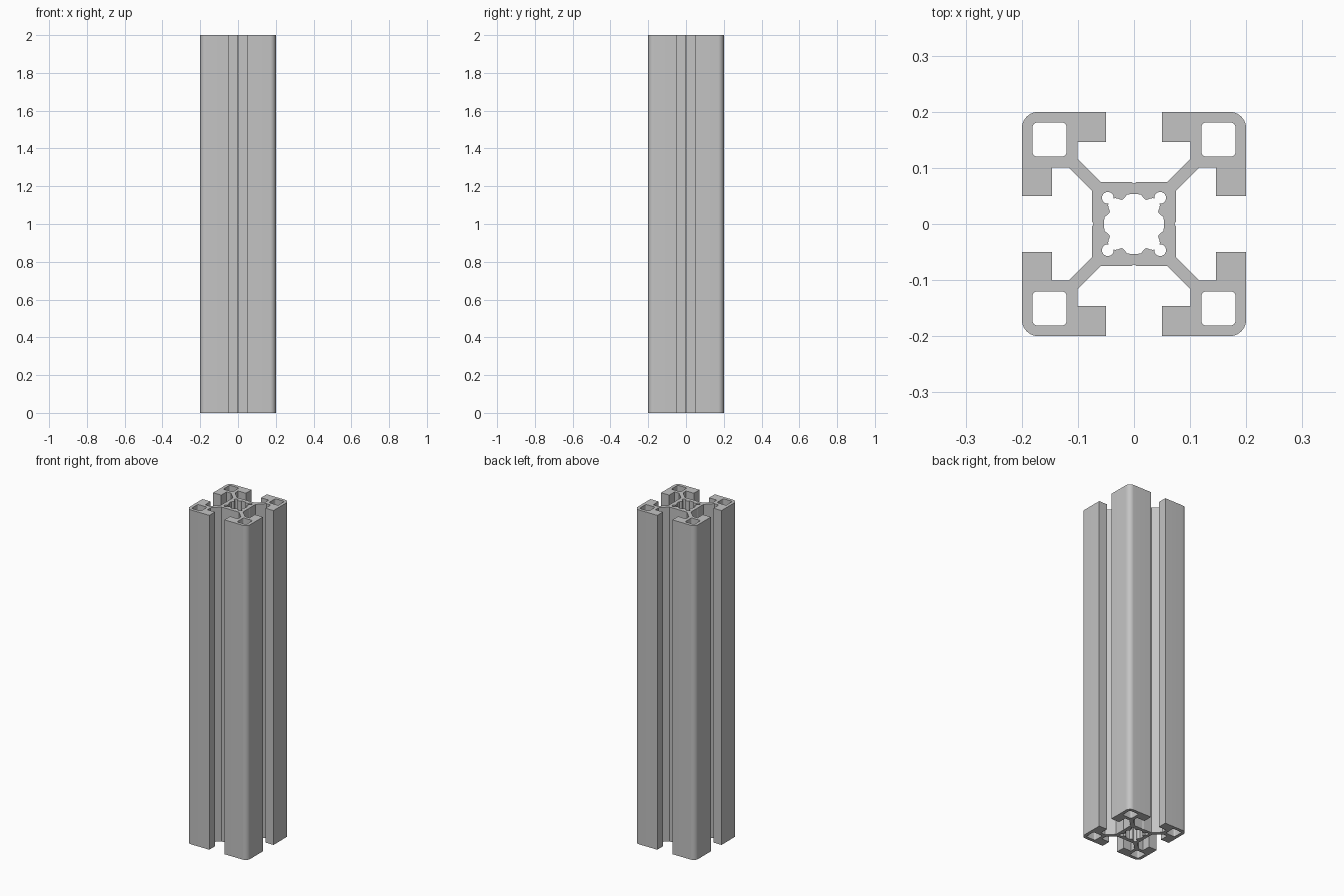
import bpy
import bmesh
from math import cos, sin, radians
from mathutils import Vector

LENGTH = 2.0

cube = bpy.data.objects.get("Cube")
if cube:
    bpy.data.objects.remove(cube, do_unlink=True)


def arc(cx, cy, r, start, end, steps):
    """Points on a circular arc, angles in degrees."""
    angles = [radians(start + (end - start) * i / steps) for i in range(steps + 1)]
    return [(cx + r * cos(a), cy + r * sin(a)) for a in angles]


def four_fold(half):
    """Mirror an eighth of a loop over the diagonal, then repeat it in four quadrants."""
    quarter = half + [(y, x) for x, y in reversed(half)]
    loop = []
    for _ in range(4):
        loop += quarter
        quarter = [(-y, x) for x, y in quarter]
    return [Vector((*p, 0)) for i, p in enumerate(loop)
            if (Vector(p) - Vector(loop[i - 1])).length > 1e-5]


def pocket(cx, cy, half, r):
    """Rounded square hole."""
    loop = []
    for start, sx, sy in ((0, 1, 1), (90, -1, 1), (180, -1, -1), (270, 1, -1)):
        loop += arc(cx + sx * (half - r), cy + sy * (half - r), r, start, start + 90, 5)
    return [Vector((*p, 0)) for p in loop]


# Outer outline: groove, core face, diagonal web, slot lip, rounded corner
outline = four_fold(
    [(0.072, 0), (0.0745, 0.004), (0.0745, 0.0585), (0.117, 0.101),
     (0.146, 0.101), (0.146, 0.05), (0.2, 0.05)]
    + arc(0.17, 0.17, 0.03, 0, 45, 5))

# Centre bore with rounded humps and a small round lobe in each corner
bore = four_fold(
    arc(0, 0, 0.0537, 0, 14, 4)
    + [(0.0485, 0.0155), (0.0448, 0.0185), (0.0432, 0.0215),
       (0.0433, 0.0245), (0.045, 0.028), (0.046, 0.0325)]
    + arc(0.0467, 0.0467, 0.0105, -95, 45, 9))

# Hollow corner pockets
loops = [outline, bore] + [pocket(sx * 0.1505, sy * 0.1505, 0.0305, 0.009)
                           for sx in (-1, 1) for sy in (-1, 1)]

# Fill the cross-section and extrude it upward
bm = bmesh.new()
edges = []
for loop in loops:
    verts = [bm.verts.new(p) for p in loop]
    edges += [bm.edges.new((verts[i - 1], verts[i])) for i in range(len(verts))]
bmesh.ops.triangle_fill(bm, use_beauty=True, use_dissolve=False,
                        edges=edges, normal=(0, 0, 1))
section = bm.faces[:]
result = bmesh.ops.extrude_face_region(bm, geom=section, use_keep_orig=True)
top = [v for v in result["geom"] if isinstance(v, bmesh.types.BMVert)]
bmesh.ops.translate(bm, verts=top, vec=(0, 0, LENGTH))
bmesh.ops.recalc_face_normals(bm, faces=bm.faces[:])

mesh = bpy.data.meshes.new("slotted_extrusion")
bm.to_mesh(mesh)
bm.free()
rail = bpy.data.objects.new("slotted_extrusion", mesh)
bpy.context.collection.objects.link(rail)

# Plain aluminium grey
grey = bpy.data.materials.new("aluminium_grey")
grey.use_nodes = True
color = (0.55, 0.55, 0.55, 1)
grey.diffuse_color = color
grey.node_tree.nodes["Principled BSDF"].inputs["Base Color"].default_value = color
mesh.materials.append(grey)

# Smooth rounded walls, keep hard edges sharp
bpy.ops.object.select_all(action="DESELECT")
rail.select_set(True)
bpy.context.view_layer.objects.active = rail
bpy.ops.object.shade_smooth_by_angle(angle=radians(30))
